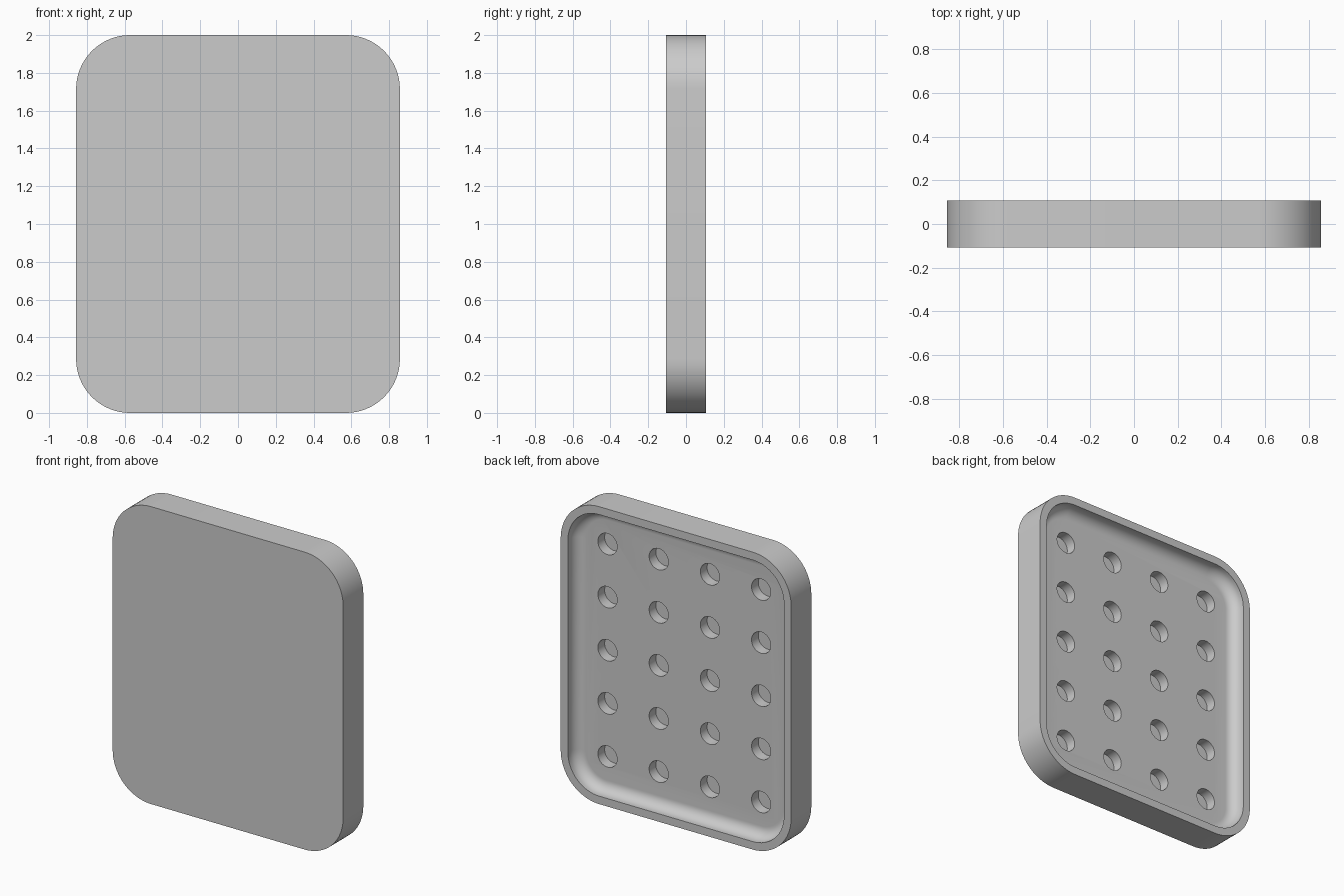
import bpy, bmesh
from math import sin, cos, pi, radians
from mathutils import Matrix, Vector

cube = bpy.data.objects.get("Cube")
if cube:
    bpy.data.objects.remove(cube, do_unlink=True)

U = 1 / 14                      # design unit: panel is 24 x 28 x 3 units
HALF_W, HALF_H, HALF_T = 12 * U, 14 * U, 1.5 * U
CORNER, RIM, RECESS, FILLET = 4 * U, 0.75 * U, 1.25 * U, U
HOLE_R, HOLE_DEPTH = U, U
FLOOR_Y = HALF_T - RECESS
CORNER_STEPS = 16

grey = bpy.data.materials.new("light grey")
grey.use_nodes = True
colour = (0.6, 0.6, 0.6, 1)
grey.diffuse_color = colour
grey.node_tree.nodes["Principled BSDF"].inputs["Base Color"].default_value = colour


def make_object(name, bm):
    bmesh.ops.recalc_face_normals(bm, faces=bm.faces)
    mesh = bpy.data.meshes.new(name)
    bm.to_mesh(mesh)
    bm.free()
    mesh.materials.append(grey)
    obj = bpy.data.objects.new(name, mesh)
    bpy.context.collection.objects.link(obj)
    return obj


def ring(bm, inset, y):
    """Rounded rectangle of vertices, inset from the outline at depth y."""
    r = CORNER - inset
    verts = []
    for k, (sx, sz) in enumerate([(1, 1), (-1, 1), (-1, -1), (1, -1)]):
        cx, cz = sx * (HALF_W - CORNER), HALF_H + sz * (HALF_H - CORNER)
        for i in range(CORNER_STEPS + 1):
            a = (k + i / CORNER_STEPS) * pi / 2
            verts.append(bm.verts.new((cx + r * cos(a), y, cz + r * sin(a))))
    return verts


# Tray: outer wall, flat rim, then a recess with a filleted floor edge
profile = [(0, -HALF_T), (0, HALF_T), (RIM, HALF_T)]
for i in range(11):
    a = i / 10 * pi / 2
    profile.append((RIM + FILLET * (1 - cos(a)), FLOOR_Y + FILLET * (1 - sin(a))))

bm = bmesh.new()
rings = [ring(bm, inset, y) for inset, y in profile]
for lower, upper in zip(rings, rings[1:]):
    n = len(lower)
    for i in range(n):
        j = (i + 1) % n
        bm.faces.new((lower[i], lower[j], upper[j], upper[i]))
bm.faces.new(rings[0])
bm.faces.new(rings[-1])
panel = make_object("panel_tray", bm)

# Blind holes: four columns by five rows of cylinders
bm = bmesh.new()
length = HOLE_DEPTH + U / 2
for col in range(4):
    for row in range(5):
        x = (col - 1.5) * 16 / 3 * U
        z = HALF_H + (row - 2) * 5 * U
        centre = Vector((x, FLOOR_Y - HOLE_DEPTH + length / 2, z))
        bmesh.ops.create_cone(
            bm, cap_ends=True, segments=48, radius1=HOLE_R, radius2=HOLE_R,
            depth=length,
            matrix=Matrix.Translation(centre) @ Matrix.Rotation(pi / 2, 4, 'X'))
cutter = make_object("hole_cutter", bm)
cutter.hide_render = True

cut = panel.modifiers.new("holes", 'BOOLEAN')
cut.operation = 'DIFFERENCE'
cut.solver = 'EXACT'
cut.object = cutter

bpy.ops.object.select_all(action='DESELECT')
panel.select_set(True)
bpy.context.view_layer.objects.active = panel
bpy.ops.object.modifier_apply(modifier=cut.name)
bpy.data.objects.remove(cutter, do_unlink=True)
bpy.ops.object.shade_smooth_by_angle(angle=radians(30))
